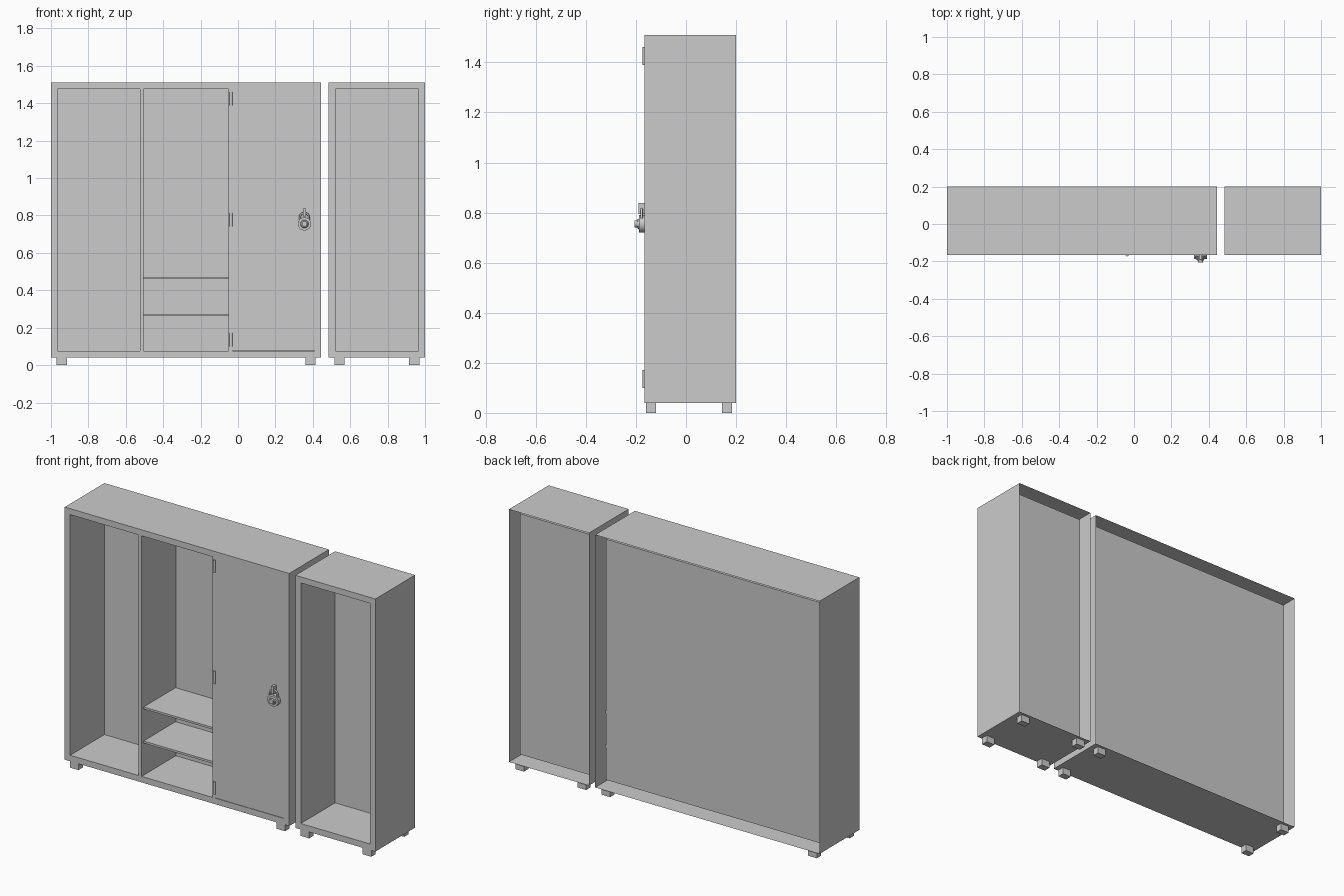
import bpy, bmesh, math
from mathutils import Vector

if "Cube" in bpy.data.objects:
    bpy.data.objects.remove(bpy.data.objects["Cube"])

FRONT, BACK, INNER = -0.165, 0.20, 0.15   # y of front, rear rim, recessed back panel
Z0, Z1, RIM = 0.04, 1.51, 0.035


def finish(name, bm):
    mesh = bpy.data.meshes.new(name)
    bm.to_mesh(mesh)
    bm.free()
    ob = bpy.data.objects.new(name, mesh)
    bpy.context.collection.objects.link(ob)
    return ob


def cube_bm(x0, x1, y0, y1, z0, z1):
    bm = bmesh.new()
    bmesh.ops.create_cube(bm, size=1)
    bmesh.ops.scale(bm, vec=(x1 - x0, y1 - y0, z1 - z0), verts=bm.verts)
    bmesh.ops.translate(bm, vec=((x0 + x1) / 2, (y0 + y1) / 2, (z0 + z1) / 2), verts=bm.verts)
    bm.normal_update()
    return bm


def box(name, *dims):
    return finish(name, cube_bm(*dims))


def cabinet(name, x0, x1):
    """Thin outer shell open at the rear, with a rimmed recess in the front."""
    bm = cube_bm(x0, x1, FRONT, BACK, Z0, Z1)
    rear = max(bm.faces, key=lambda f: f.calc_center_median().y)
    front = min(bm.faces, key=lambda f: f.calc_center_median().y)
    bmesh.ops.delete(bm, geom=[rear], context='FACES_ONLY')
    bmesh.ops.inset_region(bm, faces=[front], thickness=RIM, use_even_offset=True)
    panel = bmesh.ops.extrude_discrete_faces(bm, faces=[front])["faces"][0]
    bmesh.ops.translate(bm, vec=(0, INNER - FRONT, 0), verts=panel.verts)
    finish(name, bm)
    # four feet
    for i, fx in enumerate((x0 + 0.03, x1 - 0.085)):
        for j, fy in enumerate((-0.16, 0.143)):
            box(f"{name}_foot_{i}{j}", fx, fx + 0.055, fy, fy + 0.04, 0, Z0)


def cylinder(name, loc, r, depth, axis, sides=32, r2=None):
    bpy.ops.mesh.primitive_cone_add(
        vertices=sides, radius1=r, radius2=r if r2 is None else r2, depth=depth,
        location=loc, rotation=(math.pi / 2, 0, 0) if axis == 'Y' else (0, 0, 0))
    ob = bpy.context.object
    ob.name = name
    bpy.ops.object.shade_smooth_by_angle(angle=math.radians(35))
    return ob


# Carcasses
cabinet("wide_cabinet", -1.0, 0.445)
cabinet("narrow_cabinet", 0.485, 1.0)

# Dividers
for label, x in (("left", -0.525), ("right", -0.05)):
    box(f"{label}_divider", x, x + 0.02, FRONT, INNER, Z0 + RIM, Z1 - RIM)

# Shelves run on behind the door
for label, z in (("lower", 0.262), ("upper", 0.460)):
    box(f"{label}_shelf", -0.506, 0.420, -0.147, INNER - 0.003, z, z + 0.012)

# Door
box("door", -0.03, 0.41, FRONT, -0.148, Z0 + RIM + 0.002, Z1 - RIM)

# Hinges
for i, z in enumerate((0.135, 0.778, 1.425)):
    cylinder(f"hinge_{i}", (-0.037, FRONT, z), 0.008, 0.072, 'Z', 16)

# Padlock: body, dial, knob
LX, LZ = 0.355, 0.755
cylinder("lock_body", (LX, -0.177, LZ), 0.035, 0.022, 'Y')
cylinder("lock_dial", (LX, -0.191, LZ), 0.022, 0.006, 'Y', r2=0.018)
cylinder("lock_knob", (LX, -0.199, LZ), 0.014, 0.012, 'Y')

# Shackle
curve = bpy.data.curves.new("lock_shackle", 'CURVE')
curve.dimensions = '3D'
curve.bevel_depth = 0.005
curve.bevel_resolution = 2
curve.use_fill_caps = True
arc = [(LX + 0.024 * math.cos(math.pi * k / 12), -0.177, 0.79 + 0.024 * math.sin(math.pi * k / 12))
       for k in range(13)]
path = [(LX + 0.024, -0.177, 0.77)] + arc + [(LX - 0.024, -0.177, 0.77)]
spline = curve.splines.new('POLY')
spline.points.add(len(path) - 1)
for p, co in zip(spline.points, path):
    p.co = (*co, 1)
bpy.context.collection.objects.link(bpy.data.objects.new("lock_shackle", curve))

# Hasp loop on the door
box("hasp", LX - 0.008, LX + 0.008, -0.19, FRONT, 0.795, 0.838)
